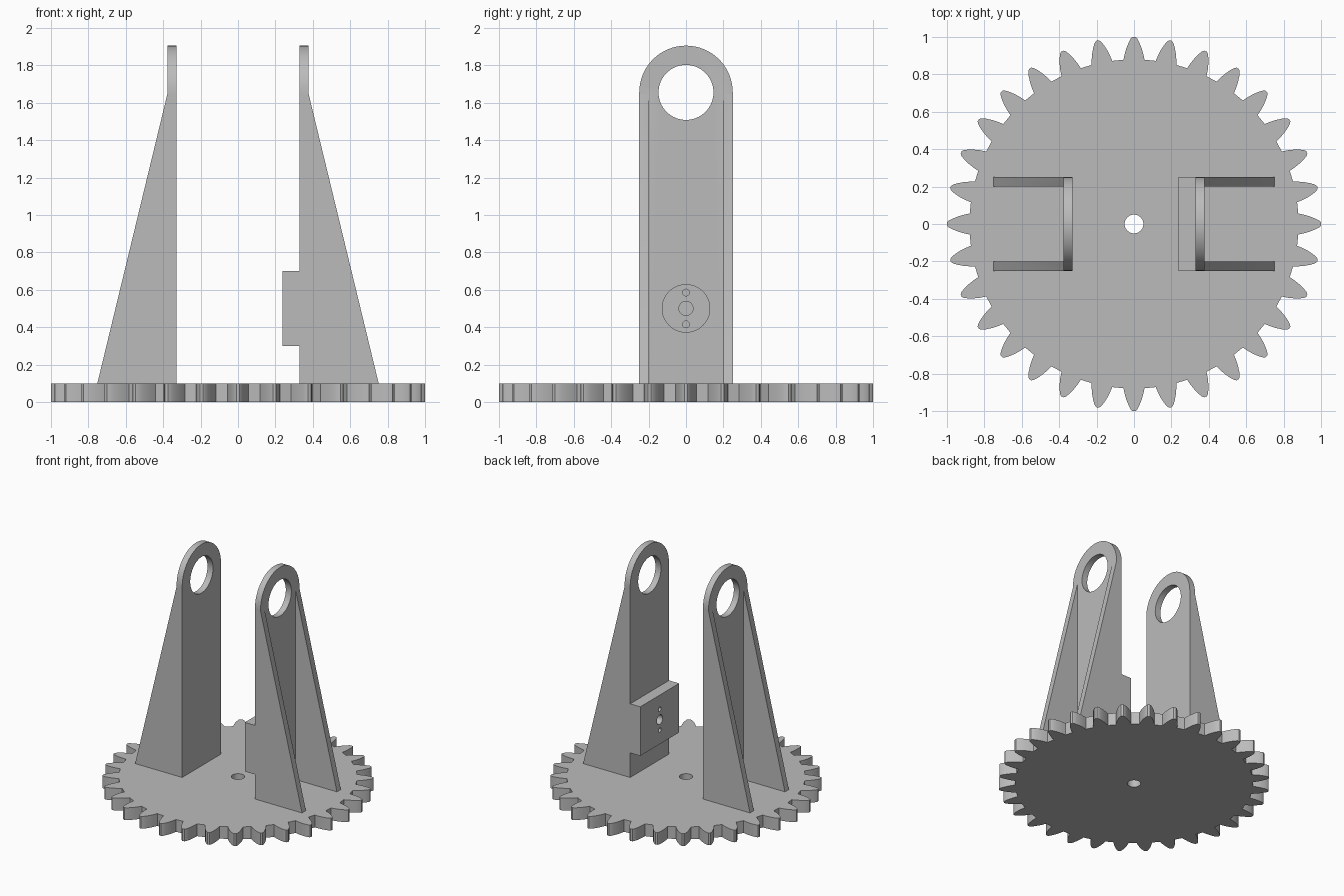
import bpy, bmesh
from math import pi, sin, cos, atan2
from mathutils import Matrix, Vector

cube = bpy.data.objects.get("Cube")
if cube:
    bpy.data.objects.remove(cube)

grey = bpy.data.materials.new("plain grey")
grey.use_nodes = True
GREY = (0.5, 0.5, 0.5, 1)
grey.diffuse_color = GREY
grey.node_tree.nodes["Principled BSDF"].inputs["Base Color"].default_value = GREY

TO_YZ = Matrix(((0, 0, 1), (1, 0, 0), (0, 1, 0)))    # profile (y, z), depth along x
TO_XZ = Matrix(((1, 0, 0), (0, 0, 1), (0, 1, 0)))    # profile (x, z), depth along y
TO_XY = Matrix.Identity(3)                           # profile (x, y), depth along z


def prism(name, profile, lo, hi, frame):
    """Extrude a closed 2D profile from depth lo to depth hi."""
    bm = bmesh.new()
    face = bm.faces.new([bm.verts.new(frame @ Vector((a, b, lo))) for a, b in profile])
    move = bmesh.ops.extrude_face_region(bm, geom=[face])["geom"]
    bmesh.ops.translate(bm, vec=frame @ Vector((0, 0, hi - lo)),
                        verts=[v for v in move if isinstance(v, bmesh.types.BMVert)])
    bmesh.ops.recalc_face_normals(bm, faces=bm.faces)
    mesh = bpy.data.meshes.new(name)
    bm.to_mesh(mesh)
    bm.free()
    mesh.materials.append(grey)
    obj = bpy.data.objects.new(name, mesh)
    bpy.context.collection.objects.link(obj)
    return obj


def rect(a0, a1, b0, b1):
    return [(a0, b0), (a1, b0), (a1, b1), (a0, b1)]


def circle(a, b, r, n=64):
    return [(a + r * cos(2 * pi * i / n), b + r * sin(2 * pi * i / n)) for i in range(n)]


def combine(obj, other, operation):
    """Apply a boolean and discard the second body."""
    mod = obj.modifiers.new("combine", 'BOOLEAN')
    mod.operation, mod.solver, mod.object = operation, 'EXACT', other
    bpy.context.view_layer.objects.active = obj
    bpy.ops.object.modifier_apply(modifier=mod.name)
    bpy.data.objects.remove(other)


def smooth(obj):
    bpy.ops.object.select_all(action='DESELECT')
    obj.select_set(True)
    bpy.context.view_layer.objects.active = obj
    bpy.ops.object.shade_smooth_by_angle(angle=pi / 6)


# Toothed base: half a tooth flank as (radius, half width), mirrored and repeated
TEETH = 32
flank = [(0.88, 0.056), (0.91, 0.05), (0.94, 0.041), (0.97, 0.029), (0.99, 0.018), (1.0, 0.008)]
tooth = [(r, -w) for r, w in flank] + [(r, w) for r, w in reversed(flank)]
outline = []
for i in range(TEETH):
    for r, w in tooth:
        a = 2 * pi * i / TEETH + atan2(w, r)
        outline.append((r * cos(a), r * sin(a)))
base = prism("gear_base", outline, 0, 0.1, TO_XY)
combine(base, prism("bore", circle(0, 0, 0.05), -0.1, 0.2, TO_XY), 'DIFFERENCE')
smooth(base)

# Brackets: round-topped upright, two tapering ribs, bearing eye
INNER, OUTER, FOOT = 0.328, 0.378, 0.752
HALF, EYE_Z, BOTTOM = 0.25, 1.655, 0.1
arch = [(-HALF, BOTTOM), (HALF, BOTTOM)]
arch += [(HALF * cos(pi * i / 32), EYE_Z + HALF * sin(pi * i / 32)) for i in range(33)]


def bracket(name, side):
    body = prism(name, arch, side * INNER, side * OUTER, TO_YZ)
    rib = [(side * x, z) for x, z in
           ((INNER, BOTTOM), (FOOT, BOTTOM), (OUTER, 1.645), (INNER, 1.645))]
    for y in (-HALF, HALF - 0.05):
        combine(body, prism("rib", rib, y, y + 0.05, TO_XZ), 'UNION')
    eye = prism("eye", circle(0, EYE_Z, 0.147), side * 0.2, side * 0.5, TO_YZ)
    combine(body, eye, 'DIFFERENCE')
    return body


right_bracket = bracket("right_bracket", -1)
left_bracket = bracket("left_bracket", 1)

# Mounting block on the left bracket, with a round pocket and three through holes
BLOCK_Z = 0.5
block = prism("block", rect(-HALF, HALF, 0.3, 0.7), 0.237, 0.35, TO_YZ)
combine(left_bracket, block, 'UNION')
pocket = prism("pocket", circle(0, BLOCK_Z, 0.127), 0.285, 0.45, TO_YZ)
combine(left_bracket, pocket, 'DIFFERENCE')
for dz, r in ((0, 0.038), (0.085, 0.018), (-0.085, 0.018)):
    hole = prism("hole", circle(0, BLOCK_Z + dz, r, 32), 0.15, 0.45, TO_YZ)
    combine(left_bracket, hole, 'DIFFERENCE')

for part in (right_bracket, left_bracket):
    smooth(part)
